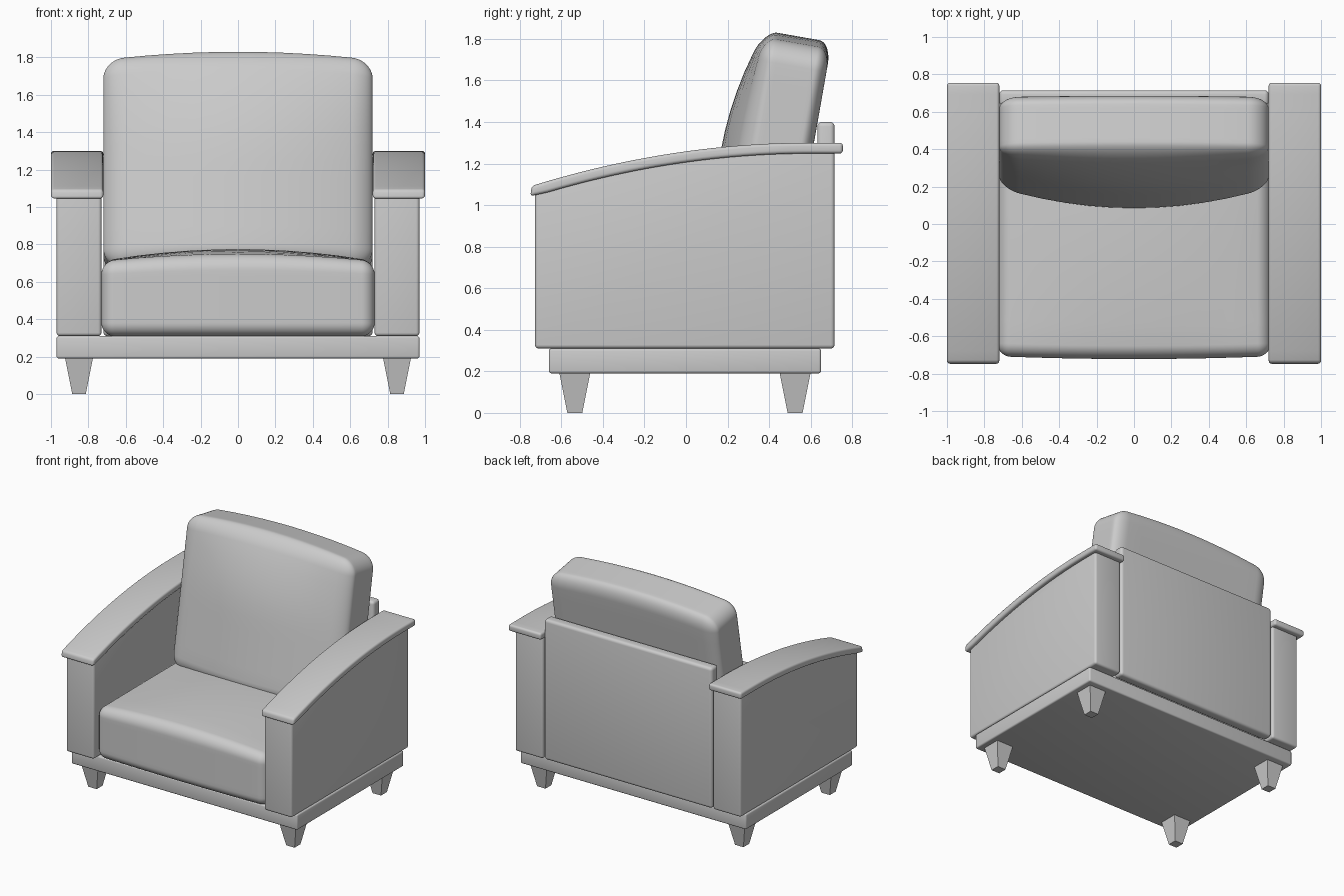
import bpy, bmesh
from math import radians
from mathutils import Vector, Matrix

if "Cube" in bpy.data.objects:
    bpy.data.objects.remove(bpy.data.objects["Cube"])


def finish(bm, name, bevel=0.0, segments=4):
    """Round the hard edges, then turn the bmesh into a smooth-shaded object."""
    bmesh.ops.recalc_face_normals(bm, faces=bm.faces)
    if bevel:
        hard = [e for e in bm.edges if e.calc_face_angle(0) > radians(40)]
        bmesh.ops.bevel(bm, geom=hard, offset=bevel, segments=segments,
                        profile=0.5, affect='EDGES')
    mesh = bpy.data.meshes.new(name)
    bm.to_mesh(mesh)
    bm.free()
    ob = bpy.data.objects.new(name, mesh)
    bpy.context.collection.objects.link(ob)
    bpy.ops.object.select_all(action='DESELECT')
    ob.select_set(True)
    bpy.context.view_layer.objects.active = ob
    bpy.ops.object.shade_smooth_by_angle(angle=radians(35))
    return ob


def box_bm(lo, hi):
    lo, hi = Vector(lo), Vector(hi)
    bm = bmesh.new()
    bmesh.ops.create_cube(bm, size=1)
    for v in bm.verts:
        v.co = (lo + hi) / 2 + v.co * (hi - lo)
    return bm


def extrude_profile(name, points, x0, x1, bevel):
    """Side profile of (y, z) points extruded along x."""
    bm = bmesh.new()
    face = bm.faces.new([bm.verts.new((x0, y, z)) for y, z in points])
    new = bmesh.ops.extrude_face_region(bm, geom=[face])['geom']
    bmesh.ops.translate(bm, vec=(x1 - x0, 0, 0),
                        verts=[g for g in new if isinstance(g, bmesh.types.BMVert)])
    return finish(bm, name, bevel)


def cushion(name, lo, hi, radii, shape, matrix=Matrix()):
    """Rounded, gridded box; shape(point, unit) adds the padding bulge."""
    centre = (Vector(lo) + Vector(hi)) / 2
    half = (Vector(hi) - Vector(lo)) / 2
    bm = box_bm(-half, half)
    for axis in range(3):
        h, r = half[axis], radii[axis]
        cuts = [s * (h - r * k / 6) for s in (-1, 1) for k in range(1, 7)]
        cuts += [(h - r) * (k / 5 - 1) for k in range(1, 10)]
        normal = Vector((0, 0, 0))
        normal[axis] = 1
        for c in cuts:
            bmesh.ops.bisect_plane(bm, geom=bm.verts[:] + bm.edges[:] + bm.faces[:],
                                   plane_co=normal * c, plane_no=normal, dist=1e-5)
    for v in bm.verts:
        inner = Vector([max(r - h, min(h - r, p)) for p, h, r in zip(v.co, half, radii)])
        d = Vector([(p - q) / r for p, q, r in zip(v.co, inner, radii)]).normalized()
        p = inner + Vector([a * r for a, r in zip(d, radii)])
        unit = Vector([a / h for a, h in zip(p, half)])
        v.co = matrix @ shape(p + centre, unit)
    return finish(bm, name)


def arm_top(y):
    return 1.30 - 0.21 * (max(0.0, 0.6 - y) / 1.35) ** 2


# Base frame
finish(box_bm((-0.97, -0.66, 0.19), (0.97, 0.65, 0.31)), "base_frame", 0.012, 3)

# Tapered legs
for sx, side in ((-1, "left"), (1, "right")):
    for y, end in ((-0.535, "front"), (0.525, "back")):
        bm = box_bm((-0.075, -0.075, 0), (0.075, 0.075, 0.195))
        for v in bm.verts:
            k = 0.48 if v.co.z < 0.1 else 1
            v.co = (sx * 0.85 + v.co.x * k, y + v.co.y * k, v.co.z)
        finish(bm, f"{end}_{side}_leg")

# Arm panels with curved tops, and overhanging arm caps
ys = [-0.727 + 1.442 * i / 20 for i in range(21)]
panel = [(0.715, 0.31), (-0.727, 0.31)] + [(y, arm_top(y) - 0.03) for y in ys]
cap_y = [-0.742 + 1.497 * i / 24 for i in range(25)]
upper, lower = [], []
for y in cap_y:
    slope = (arm_top(y + 0.001) - arm_top(y - 0.001)) / 0.002
    n = Vector((-slope, 1)).normalized() * 0.052
    upper.append((y, arm_top(y)))
    lower.append((y - n.x * (-0.5 if y < -0.7 else 1), arm_top(y) - n.y))
for s, side in ((-1, "left"), (1, "right")):
    extrude_profile(f"{side}_arm_panel", panel, s * 0.73, s * 0.97, 0.018)
    extrude_profile(f"{side}_arm_cap", upper + lower[::-1], s * 0.72, s * 1.0, 0.016)

# Back panel
finish(box_bm((-0.72, 0.632, 0.31), (0.72, 0.715, 1.40)), "back_panel", 0.022)


# Seat cushion, crowned on top
def seat_shape(p, u):
    k = (1 - u.x ** 2) * (1 - 0.5 * u.y ** 2)
    if u.z > 0:
        p.z += 0.065 * k * u.z
    if u.y < 0:
        p.y += 0.015 * (1 - u.x ** 2) * u.y
    return p


cushion("seat_cushion", (-0.73, -0.707, 0.31), (0.73, 0.62, 0.71),
        (0.07, 0.07, 0.07), seat_shape)


# Back cushion, leaning back, fuller at the front and domed on top
def back_shape(p, u):
    k = 1 - u.x ** 2
    if u.y < 0:
        p.y += 0.11 * k * (1 - max(0, u.z) ** 2) * u.y
    if u.z > 0:
        p.z += 0.045 * k * u.z
    return p


lean = Matrix.Translation((0, 0.51, 0.70)) @ Matrix.Rotation(radians(-10), 4, 'X')
cushion("back_cushion", (-0.72, -0.325, -0.07), (0.72, 0.0, 1.055),
        (0.11, 0.06, 0.10), back_shape, lean)
